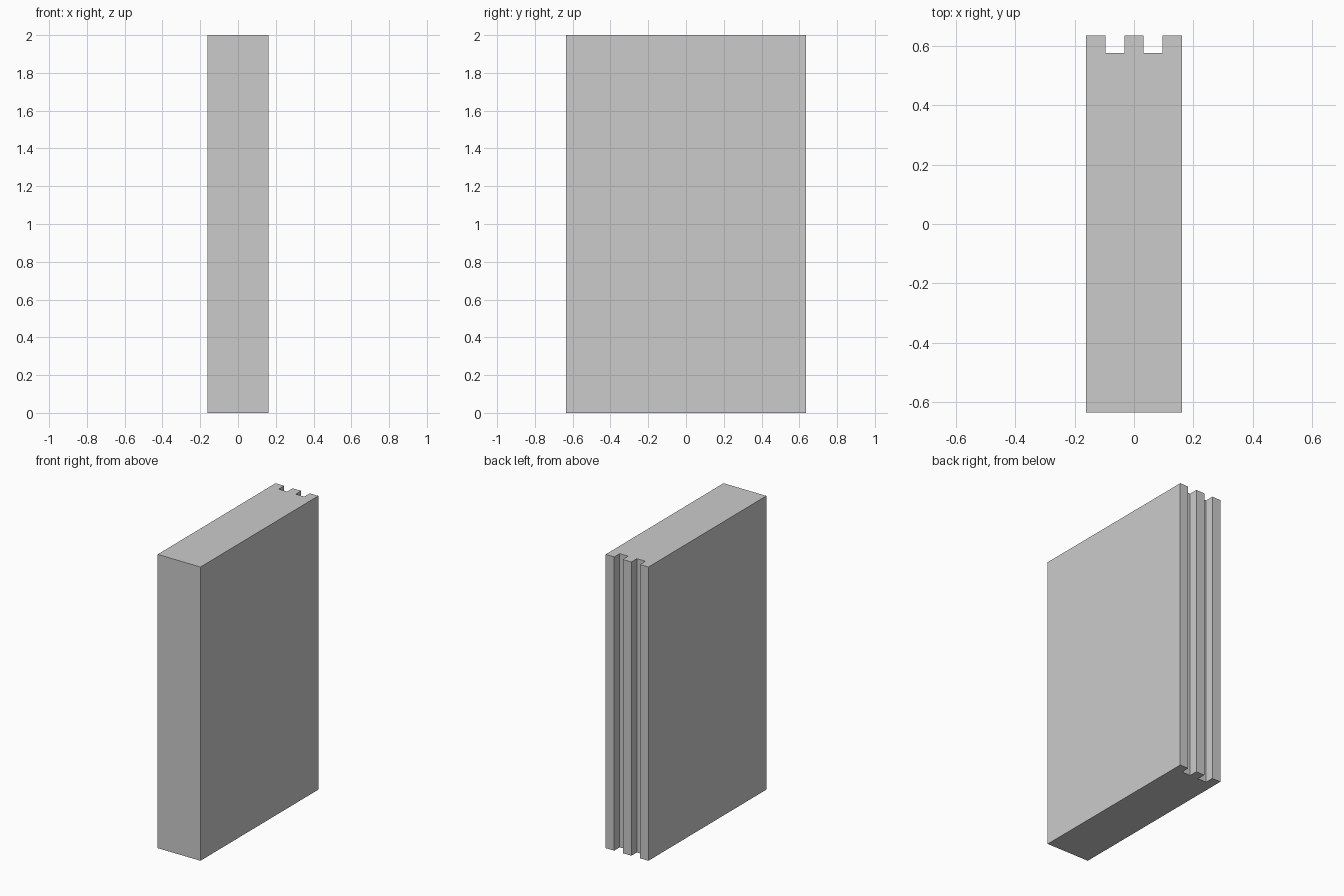
import bpy
import bmesh

if "Cube" in bpy.data.objects:
    bpy.data.objects.remove(bpy.data.objects["Cube"])

HALF_W, HALF_D, HEIGHT = 0.161, 0.634, 2.0
GROOVE_FLOOR = 0.575          # y of the groove bottoms
STEP = 2 * HALF_W / 5         # three ribs and two grooves of equal width

# Plan outline: plain front and sides, two square grooves in the back
profile = [(-HALF_W, -HALF_D), (HALF_W, -HALF_D), (HALF_W, HALF_D)]
for i in (1, 3):
    right = HALF_W - i * STEP
    left = right - STEP
    profile += [(right, HALF_D), (right, GROOVE_FLOOR),
                (left, GROOVE_FLOOR), (left, HALF_D)]
profile.append((-HALF_W, HALF_D))

# Extrude the outline to full height
bm = bmesh.new()
base = bm.faces.new([bm.verts.new((x, y, 0)) for x, y in profile])
top = bmesh.ops.extrude_face_region(bm, geom=[base], use_keep_orig=True)
bmesh.ops.translate(bm, vec=(0, 0, HEIGHT),
                    verts=[g for g in top["geom"] if isinstance(g, bmesh.types.BMVert)])
bmesh.ops.recalc_face_normals(bm, faces=bm.faces)

mesh = bpy.data.meshes.new("grooved_panel")
bm.to_mesh(mesh)
bm.free()
bpy.context.collection.objects.link(bpy.data.objects.new("grooved_panel", mesh))
